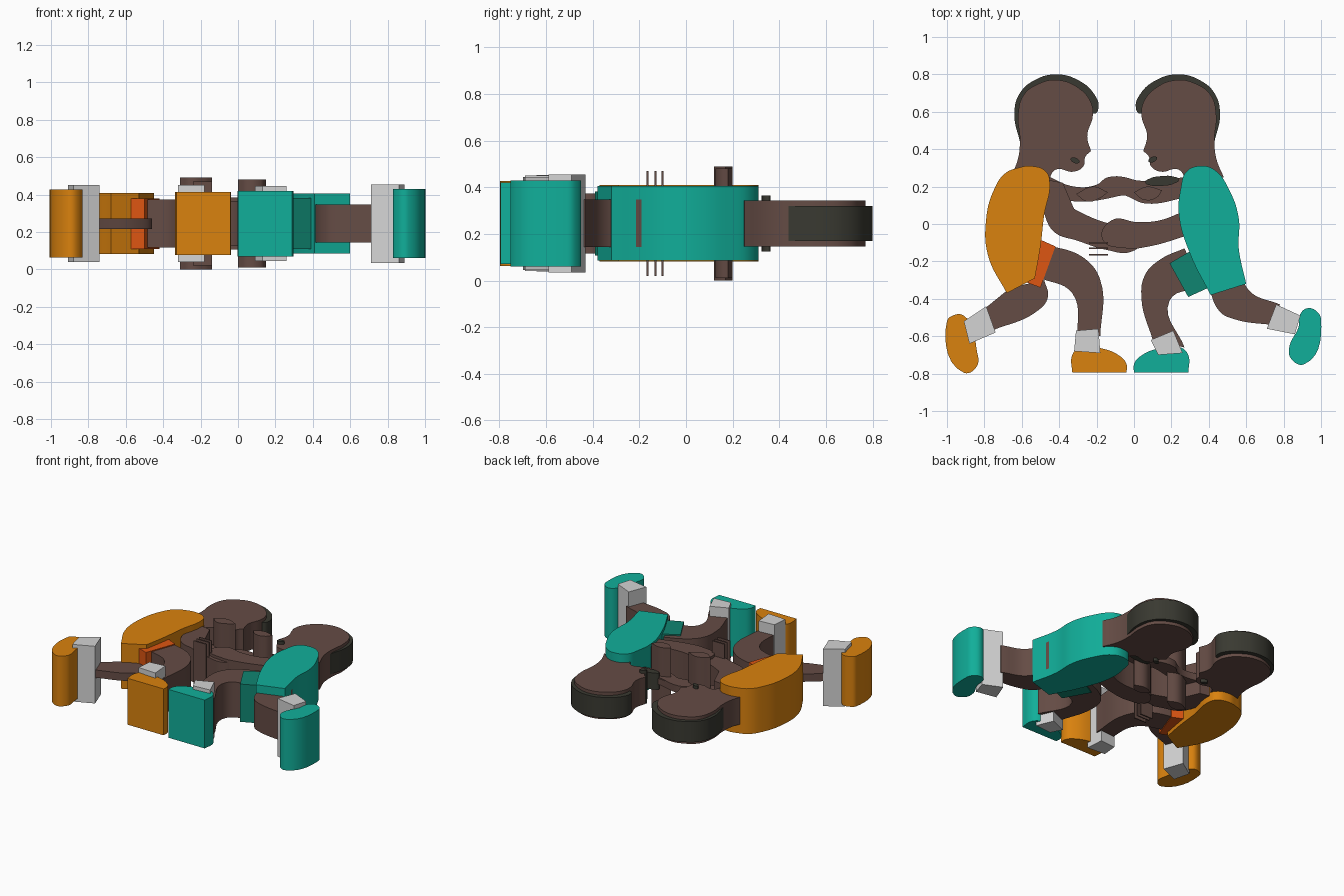
import bpy
import bmesh
import math

cube = bpy.data.objects.get("Cube")
if cube:
    bpy.data.objects.remove(cube, do_unlink=True)

MID = 0.245  # every slab is centred on this height


def material(name, red, green, blue):
    """Flat colour from display values."""
    linear = [((c / 255 + 0.055) / 1.055) ** 2.4 for c in (red, green, blue)] + [1]
    mat = bpy.data.materials.new(name)
    mat.use_nodes = True
    mat.diffuse_color = linear
    mat.node_tree.nodes["Principled BSDF"].inputs["Base Color"].default_value = linear
    return mat


orange = material("orange cloth", 218, 130, 14)
teal = material("teal cloth", 17, 175, 154)
red = material("red orange shorts", 222, 86, 18)
dark_teal = material("dark teal shorts", 16, 133, 113)
skin = material("brown skin", 101, 76, 69)
hair = material("dark hair", 57, 57, 49)
white = material("light grey sock", 212, 212, 212)


def slab(name, mat, half, outline, sharp=()):
    """Extruded outline in hundredths; corners listed in sharp stay angular."""
    curve = bpy.data.curves.new(name, "CURVE")
    curve.dimensions = "2D"
    curve.fill_mode = "BOTH"
    curve.extrude = half
    curve.resolution_u = 7
    spline = curve.splines.new("BEZIER")
    spline.bezier_points.add(len(outline) - 1)
    spline.use_cyclic_u = True
    for i, (point, (x, y)) in enumerate(zip(spline.bezier_points, outline)):
        point.co = (x / 100, y / 100, 0)
        kind = "VECTOR" if sharp == "all" or i in sharp else "AUTO"
        point.handle_left_type = point.handle_right_type = kind
    helper = bpy.data.objects.new(name + "_helper", curve)
    bpy.context.collection.objects.link(helper)
    bpy.context.view_layer.update()
    evaluated = helper.evaluated_get(bpy.context.evaluated_depsgraph_get())
    mesh = bpy.data.meshes.new_from_object(evaluated)
    bpy.data.objects.remove(helper, do_unlink=True)
    bpy.data.curves.remove(curve)

    # Weld caps to sides
    bm = bmesh.new()
    bm.from_mesh(mesh)
    bmesh.ops.remove_doubles(bm, verts=bm.verts, dist=0.0001)
    bmesh.ops.recalc_face_normals(bm, faces=bm.faces)
    bm.to_mesh(mesh)
    bm.free()
    mesh.name = name
    mesh.materials.clear()
    mesh.materials.append(mat)
    obj = bpy.data.objects.new(name, mesh)
    bpy.context.collection.objects.link(obj)
    obj.location.z = MID
    bpy.ops.object.select_all(action="DESELECT")
    obj.select_set(True)
    bpy.context.view_layer.objects.active = obj
    bpy.ops.object.shade_smooth_by_angle(angle=math.radians(35))
    return obj


def flip(outline, total):
    """Mirror an outline so that old x plus new x equals total."""
    return [(total - x, y) for x, y in outline]


def oval(x, y, rx, ry, tilt=0):
    """Outline of a tilted ellipse."""
    points = []
    for i in range(8):
        a = i * math.pi / 4
        u, v = rx * math.cos(a), ry * math.sin(a)
        points.append((x + u * math.cos(tilt) - v * math.sin(tilt),
                       y + u * math.sin(tilt) + v * math.cos(tilt)))
    return points


# Heads, hair and mouths: mirrored profiles
face = [(-66, 25), (-62, 35), (-61, 45), (-62, 58), (-59, 69), (-51, 75), (-41, 77),
        (-30, 73), (-23, 65), (-22, 58), (-25, 47), (-23, 39), (-26, 36), (-27, 31),
        (-32, 28), (-42, 29), (-46, 22)]
scalp = [(-61, 44), (-64, 59), (-61, 70), (-53, 77), (-42, 80), (-30, 77), (-21, 69),
         (-19, 62), (-21, 59), (-26, 62), (-40, 64), (-54, 58)]
for side, turn in (("orange", lambda o: o), ("teal", lambda o: flip(o, -18))):
    slab(side + "_head", skin, 0.098, turn(face), (0, 11, 16))
    slab(side + "_hair", hair, 0.075, turn(scalp), (0,))
slab("orange_mouth", hair, 0.12, oval(-31.5, 34, 2.5, 1.4, -0.4))
slab("teal_mouth", hair, 0.12, oval(10, 34.5, 2.5, 1.4, 0.4))

# Shirts
slab("orange_shirt", orange, 0.164,
     [(-62, 30), (-55, 31), (-47, 28), (-45, 22), (-48, 5), (-50, -12), (-53, -29),
      (-68, -37), (-78, -17), (-79, 3), (-75, 18), (-69, 27)], (6, 7))
slab("teal_shirt", teal, 0.16,
     [(35, 31), (43, 29), (51, 18), (56, 3), (56, -13), (60, -32), (41, -38),
      (30, -16), (24, 5), (25, 19), (28, 28)], (5, 6))

# Shorts legs
slab("orange_shorts", red, 0.135, [(-51, -8), (-42, -12), (-50, -34), (-58, -31)], "all")
slab("teal_shorts", dark_teal, 0.137, [(19, -21), (31, -14), (40, -34), (29, -39)], "all")

# Legs
slab("orange_front_leg", skin, 0.128,
     [(-47, -11), (-27, -18), (-18, -30), (-18, -60), (-30, -60), (-33, -37), (-50, -29)],
     (0, 3, 4, 6))
slab("orange_back_leg", skin, 0.028,
     [(-66, -34), (-48, -30), (-46, -39), (-51, -46), (-76, -57), (-82, -47)],
     (0, 1, 4, 5))
slab("teal_front_leg", skin, 0.128,
     [(27, -13), (14, -19), (6, -27), (4, -40), (10, -62), (27, -66), (19, -41), (36, -34)],
     (0, 4, 5, 7))
slab("teal_back_leg", skin, 0.102,
     [(40, -34), (46, -47), (54, -51), (74, -54), (78, -43), (61, -35), (57, -19)],
     (0, 3, 4, 6))

# Socks
socks = {
    "orange_back": (0.207, [(-91, -52), (-79, -44), (-74, -58), (-88, -64)]),
    "orange_front": (0.205, [(-31, -57), (-19, -56), (-18, -69), (-32, -68)]),
    "teal_front": (0.2, [(9, -62), (21, -57), (26, -69), (13, -70)]),
    "teal_back": (0.21, [(71, -56), (76, -43), (89, -49), (86, -59)]),
}
for name, (half, outline) in socks.items():
    slab(name + "_sock", white, half, outline, "all")

# Shoes
shoe = [(-33, -79.5), (-33, -70), (-29, -66), (-20, -66), (-7, -71), (-4, -75), (-4, -79.5)]
slab("orange_front_shoe", orange, 0.168, shoe, (0, 6))
slab("teal_front_shoe", teal, 0.175, flip(shoe, -4), (0, 6))
slab("orange_back_shoe", orange, 0.182,
     [(-100, -52), (-97, -49), (-91, -49), (-84, -68), (-84, -76), (-91, -79.5)])
slab("teal_back_shoe", teal, 0.185,
     [(89, -48), (93, -45), (98, -47), (100, -51), (91, -75), (84, -72), (83, -66), (88, -55)])

# Upper pair of arms, thin, with deep hands
slab("orange_upper_arm", skin, 0.12, [(-48, 24), (-38, 22), (-32, 8), (-48, 6)], "all")
slab("orange_far_arm", skin, 0.026,
     [(-47, 26), (-32, 20), (-20, 21), (-14, 25), (2, 23), (8, 20), (-8, 15), (-28, 12), (-45, 14)],
     (0, 8))
slab("teal_far_arm", skin, 0.022,
     [(27, 25), (8, 23), (-14, 23), (-17, 20), (-4, 15), (6, 11), (27, 14)], (0, 6))
slab("orange_far_hand", skin, 0.245,
     [(-31, 16), (-22, 20), (-14, 17), (-18, 14), (-25, 12)], (0, 2))
slab("teal_far_hand", skin, 0.235, [(0, 17), (7, 20), (15, 18), (12, 14), (5, 13)], (0, 2))
slab("teal_sleeve_opening", hair, 0.06, oval(15, 23, 9, 2.6, 0.08))

# Lower pair of arms, clasped
slab("orange_near_arm", skin, 0.12,
     [(-49, 8), (-43, -4), (-30, -9), (-14, -14), (-2, -15), (4, -10), (2, -1), (-12, 0),
      (-30, 7), (-38, 12)], (0, 9))
slab("teal_near_arm", skin, 0.14,
     [(27, 7), (14, 2), (2, 1), (-12, 2), (-17, -8), (-4, -13), (8, -12), (29, -6)], (0, 7))

# Fingers: thin bars on the clasped hand
for i, y in enumerate((-10, -13, -16.5)):
    slab(f"finger_{i}", skin, 0.225,
         [(-24, y + 0.4), (-14, y + 0.4), (-14, y - 0.4), (-24, y - 0.4)], "all")
